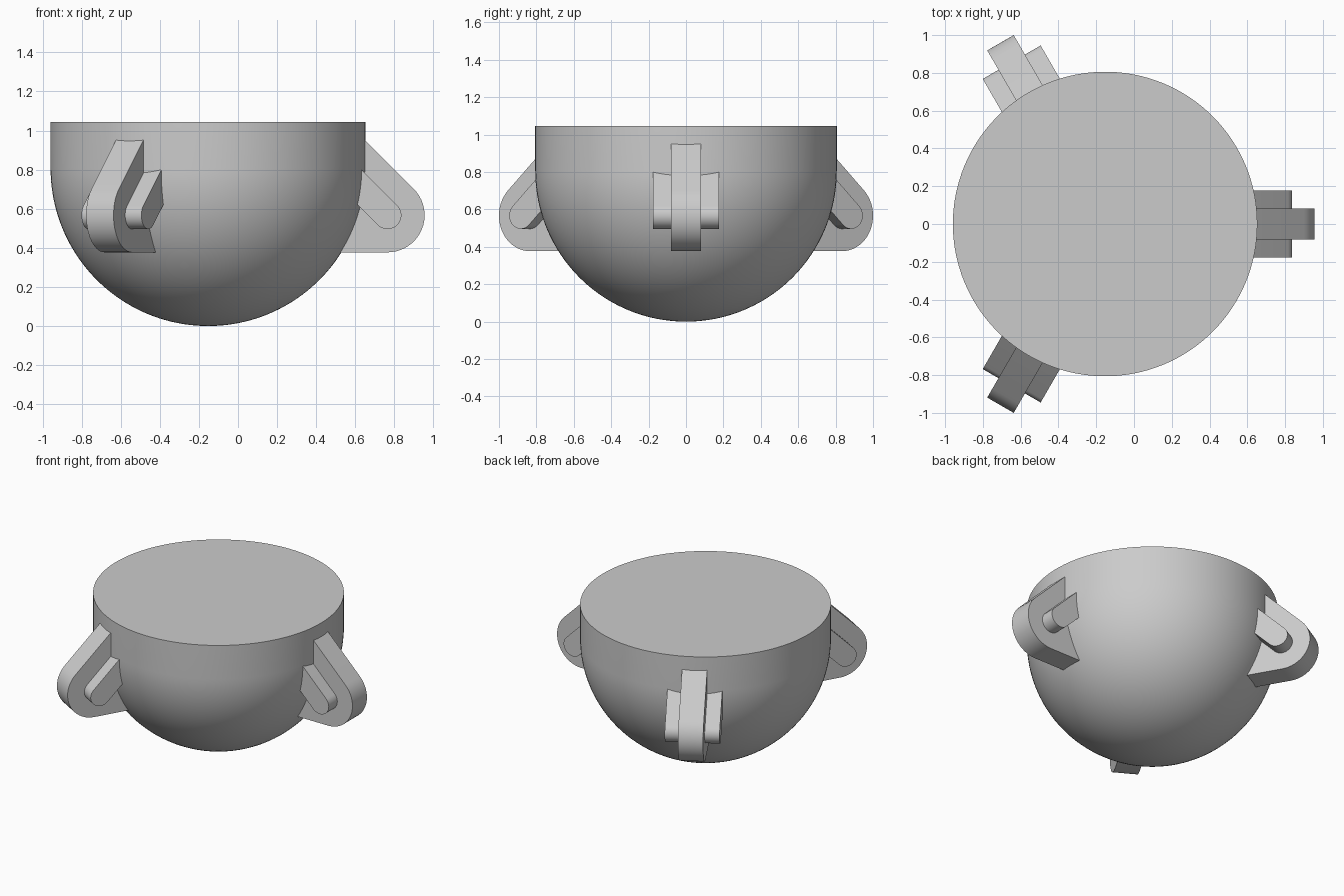
import bpy
import bmesh
from math import cos, sin, pi, radians
from mathutils import Matrix

if "Cube" in bpy.data.objects:
    bpy.data.objects.remove(bpy.data.objects["Cube"])

CENTRE_X = -0.153            # bowl axis
RADIUS, TOP = 0.806, 1.045   # bowl size
PIN_R, PIN_Z = 0.918, 0.567  # shared centre of the rounded lug ends

grey = bpy.data.materials.new("light grey")
grey.use_nodes = True
grey.diffuse_color = (0.6, 0.6, 0.6, 1)
grey.node_tree.nodes["Principled BSDF"].inputs["Base Color"].default_value = (0.6, 0.6, 0.6, 1)


def finish(bm, name):
    bmesh.ops.recalc_face_normals(bm, faces=bm.faces)
    mesh = bpy.data.meshes.new(name)
    bm.to_mesh(mesh)
    bm.free()
    mesh.materials.append(grey)
    obj = bpy.data.objects.new(name, mesh)
    bpy.context.collection.objects.link(obj)
    bpy.ops.object.select_all(action="DESELECT")
    obj.select_set(True)
    bpy.context.view_layer.objects.active = obj
    bpy.ops.object.shade_smooth_by_angle(angle=radians(30))
    return obj


def arc(radius, start, end, steps=20):
    angles = [radians(start + (end - start) * i / steps) for i in range(steps + 1)]
    return [(PIN_R + radius * cos(a), PIN_Z + radius * sin(a)) for a in angles]


def plate(name, profile, half_width, turn):
    """Extrude a radial profile sideways and turn it about the bowl axis."""
    bm = bmesh.new()
    face = bm.faces.new([bm.verts.new((r, -half_width, z)) for r, z in profile])
    grown = bmesh.ops.extrude_face_region(bm, geom=[face])
    moved = [v for v in grown["geom"] if isinstance(v, bmesh.types.BMVert)]
    bmesh.ops.translate(bm, verts=moved, vec=(0, 2 * half_width, 0))
    bm.transform(Matrix.Translation((CENTRE_X, 0, 0)) @ Matrix.Rotation(turn, 4, "Z"))
    return finish(bm, name)


# Solid bowl: hemisphere, short straight wall and flat lid, revolved
bm = bmesh.new()
steps = 40
outline = [(RADIUS * sin(pi / 2 * i / steps), RADIUS * (1 - cos(pi / 2 * i / steps)))
           for i in range(steps + 1)] + [(RADIUS, TOP), (0, TOP)]
verts = [bm.verts.new((r, 0, z)) for r, z in outline]
edges = [bm.edges.new(pair) for pair in zip(verts, verts[1:])]
bmesh.ops.spin(bm, geom=verts + edges, axis=(0, 0, 1), cent=(0, 0, 0),
               angle=2 * pi, steps=128)
bmesh.ops.remove_doubles(bm, verts=bm.verts, dist=0.0001)
bmesh.ops.translate(bm, verts=bm.verts, vec=(CENTRE_X, 0, 0))
finish(bm, "bowl")

# Three lugs, each with a slanted rounded boss through it
lug_profile = [(0.65, PIN_Z - 0.19)] + arc(0.19, -90, 45) + [(0.75, 1.003)]
reach = 0.25
boss_end = arc(0.071, -135, 45)
boss_profile = boss_end + [(r - reach, z + reach) for r, z in (boss_end[-1], boss_end[0])]
for i, side in enumerate(("left", "back_right", "front_right")):
    plate(side + "_lug", lug_profile, 0.081, i * 2 * pi / 3)
    plate(side + "_boss", boss_profile, 0.177, i * 2 * pi / 3)
